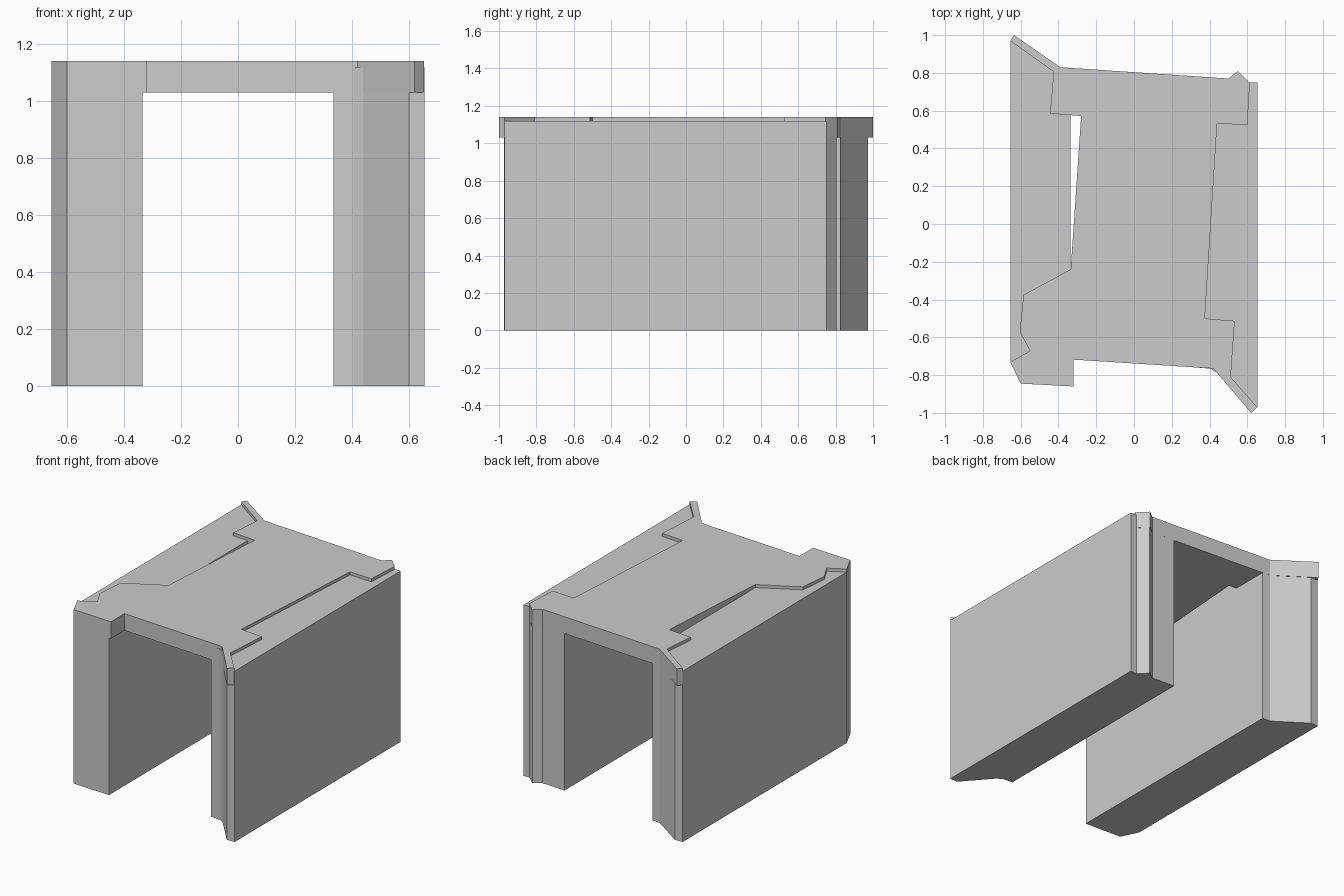
import bpy
import bmesh


def prism(name, outline, z0, z1):
    """Extrude a closed plan outline between two heights."""
    bm = bmesh.new()
    face = bm.faces.new([bm.verts.new((x, y, z0)) for x, y in outline])
    ext = bmesh.ops.extrude_face_region(bm, geom=[face])
    top = [v for v in ext["geom"] if isinstance(v, bmesh.types.BMVert)]
    bmesh.ops.translate(bm, verts=top, vec=(0, 0, z1 - z0))
    concave = [f for f in bm.faces if len(f.verts) > 4]
    bmesh.ops.triangulate(bm, faces=concave)
    bmesh.ops.recalc_face_normals(bm, faces=bm.faces)
    mesh = bpy.data.meshes.new(name)
    bm.to_mesh(mesh)
    bm.free()
    obj = bpy.data.objects.new(name, mesh)
    bpy.context.collection.objects.link(obj)
    return obj


# Left wall: blunt chamfered front, flared back
prism("left_wall", [
    (-0.335, -0.859), (-0.60, -0.845), (-0.655, -0.73), (-0.655, 0.97),
    (-0.60, 0.972), (-0.44, 0.862), (-0.39, 0.83), (-0.335, 0.825),
], 0, 1.12)

# Right wall: flared front, small ridge at the back
prism("right_wall", [
    (0.335, -0.76), (0.405, -0.766), (0.44, -0.788), (0.60, -0.972),
    (0.655, -0.97), (0.655, 0.75), (0.61, 0.75), (0.55, 0.805),
    (0.50, 0.77), (0.335, 0.781),
], 0, 1.12)

# Roof slab: irregular notched outline, slightly raised above the walls
prism("roof_slab", [
    (-0.655, 0.97), (-0.425, 0.805), (-0.445, 0.585), (-0.28, 0.572),
    (-0.335, -0.24), (-0.585, -0.375), (-0.605, -0.57), (-0.55, -0.672),
    (-0.655, -0.73), (-0.60, -0.845), (-0.32, -0.86), (-0.32, -0.718),
    (0.42, -0.765), (0.62, -1.0), (0.652, -0.97), (0.512, -0.81),
    (0.533, -0.513), (0.375, -0.50), (0.44, 0.532), (0.60, 0.524),
    (0.613, 0.747), (0.55, 0.81), (0.50, 0.77), (-0.39, 0.83),
    (-0.635, 1.0),
], 1.03, 1.14)
